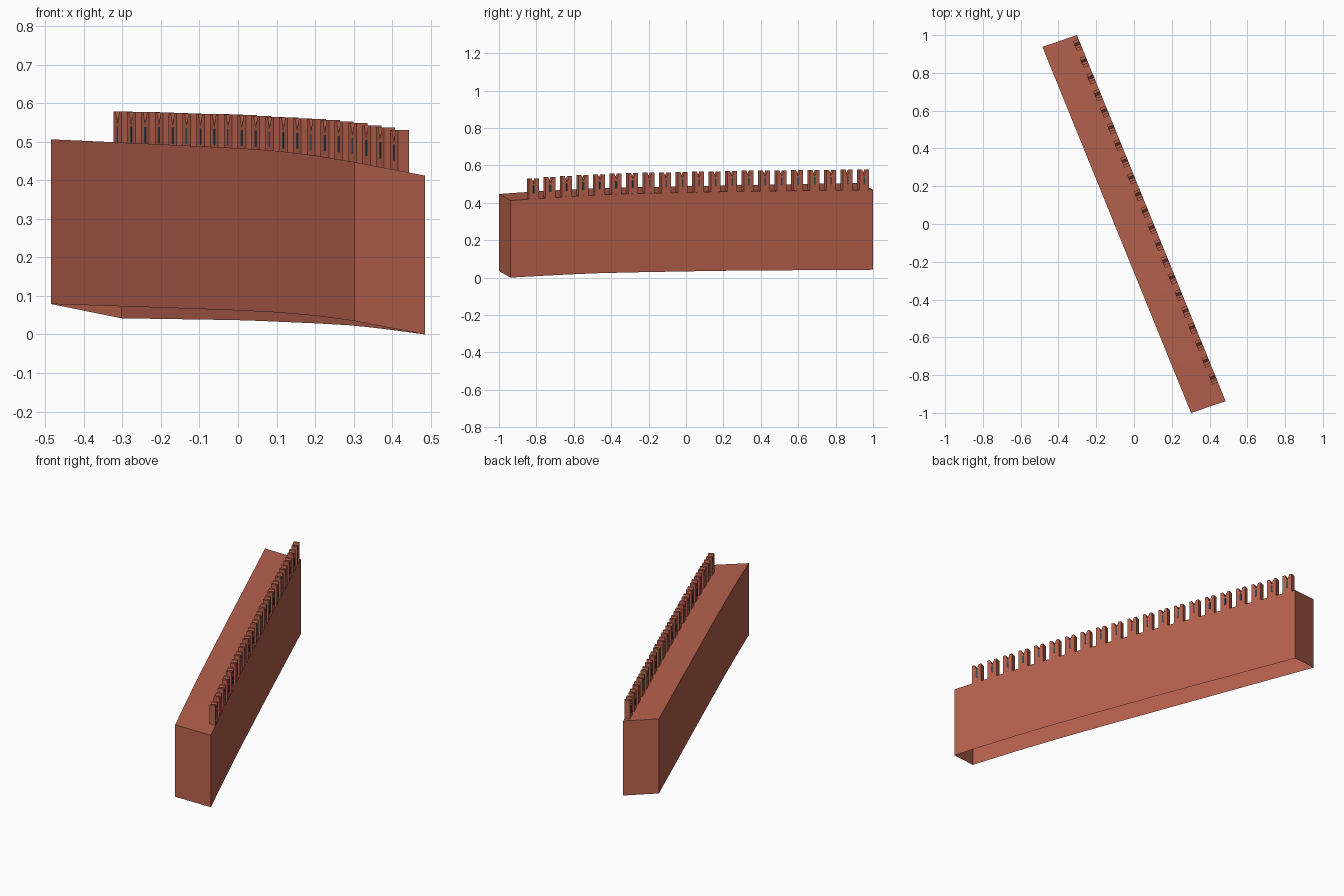
import bpy, bmesh
from mathutils import Vector, Matrix

cube = bpy.data.objects.get("Cube")
if cube:
    bpy.data.objects.remove(cube, do_unlink=True)


def material(name, color):
    m = bpy.data.materials.new(name)
    m.use_nodes = True
    m.diffuse_color = (*color, 1)
    m.node_tree.nodes["Principled BSDF"].inputs["Base Color"].default_value = (*color, 1)
    return m


brick = material("brick red", (0.47, 0.12, 0.075))
slate = material("dark slate", (0.04, 0.065, 0.085))


def finish(bm, name, mat):
    bmesh.ops.recalc_face_normals(bm, faces=bm.faces)
    mesh = bpy.data.meshes.new(name)
    bm.to_mesh(mesh)
    bm.free()
    mesh.materials.append(mat)
    obj = bpy.data.objects.new(name, mesh)
    bpy.context.collection.objects.link(obj)
    return obj


def curve(points, t):
    """Linear interpolation through (t, value) pairs."""
    for (t0, v0), (t1, v1) in zip(points, points[1:]):
        if t <= t1:
            break
    return v0 + (v1 - v0) * (t - t0) / (t1 - t0)


# Plan corners: outer edge runs front to back on the left side
OUT_START, OUT_END = Vector((0.485, -0.938, 0)), Vector((-0.302, 1.0, 0))
IN_START, IN_END = -OUT_END, -OUT_START

# Foot heights that follow the terrain, and the wall height along its length
OUT_FOOT = [(0, 0), (0.1, 0.011), (0.23, 0.023), (0.36, 0.029), (0.6, 0.037), (1, 0.042)]
IN_FOOT = [(0, 0.035), (0.12, 0.048), (0.25, 0.057), (0.4, 0.063), (0.65, 0.07), (1, 0.079)]
HEIGHT = [(0, 0.412), (0.3, 0.42), (1, 0.427)]


def ring(t):
    o, i = OUT_START.lerp(OUT_END, t), IN_START.lerp(IN_END, t)
    o.z, i.z = curve(OUT_FOOT, t), curve(IN_FOOT, t)
    up = Vector((0, 0, curve(HEIGHT, t)))
    return [o, o + up, i + up, i]


# Wall body: sides, walkway and ends, open underneath
bm = bmesh.new()
STEPS = 16
rings = [[bm.verts.new(p) for p in ring(s / STEPS)] for s in range(STEPS + 1)]
for a, b in zip(rings, rings[1:]):
    for k in range(3):
        bm.faces.new((a[k], a[k + 1], b[k + 1], b[k]))
bm.faces.new(rings[0])
bm.faces.new(rings[-1])
body = finish(bm, "wall_body", brick)
for p in body.data.polygons:
    p.use_smooth = False

# Local frame of the battlements: along the wall, outward, up
along = (OUT_END - OUT_START).normalized()
outward = Vector((along.y, -along.x, 0))
WIDTH, DEPTH, TALL, COUNT = 0.056, 0.031, 0.11, 21
NOTCH, NOTCH_DEEP = 0.013, 0.032


def prism(bm, outline, back, front, origin):
    """Extrude an (along, up) outline between two outward offsets."""
    def place(p, d):
        return bm.verts.new(origin + along * p[0] + outward * d + Vector((0, 0, p[1])))
    a = [place(p, back) for p in outline]
    b = [place(p, front) for p in outline]
    bm.faces.new(a)
    bm.faces.new(b[::-1])
    for k in range(len(a)):
        j = (k + 1) % len(a)
        bm.faces.new((a[k], b[k], b[j], a[j]))


# Swallowtail merlons with a dark arrow slit on both faces
h = WIDTH / 2
merlon = [(-h, -0.004), (h, -0.004), (h, TALL), (NOTCH, TALL),
          (0, TALL - NOTCH_DEEP), (-NOTCH, TALL), (-h, TALL)]
slit = [(-0.005, 0.03), (0.005, 0.03), (0.005, 0.072), (-0.005, 0.072)]
merlons, slits = bmesh.new(), bmesh.new()
for n in range(COUNT):
    t = 0.065 + (0.976 - 0.065) * n / (COUNT - 1)
    base = ring(t)[1] - outward * 0.001
    prism(merlons, merlon, -DEPTH, 0, base)
    prism(slits, slit, -0.002, 0.001, base)
    prism(slits, slit, -DEPTH - 0.001, -DEPTH + 0.002, base)
finish(merlons, "merlons", brick)
finish(slits, "arrow_slits", slate)
